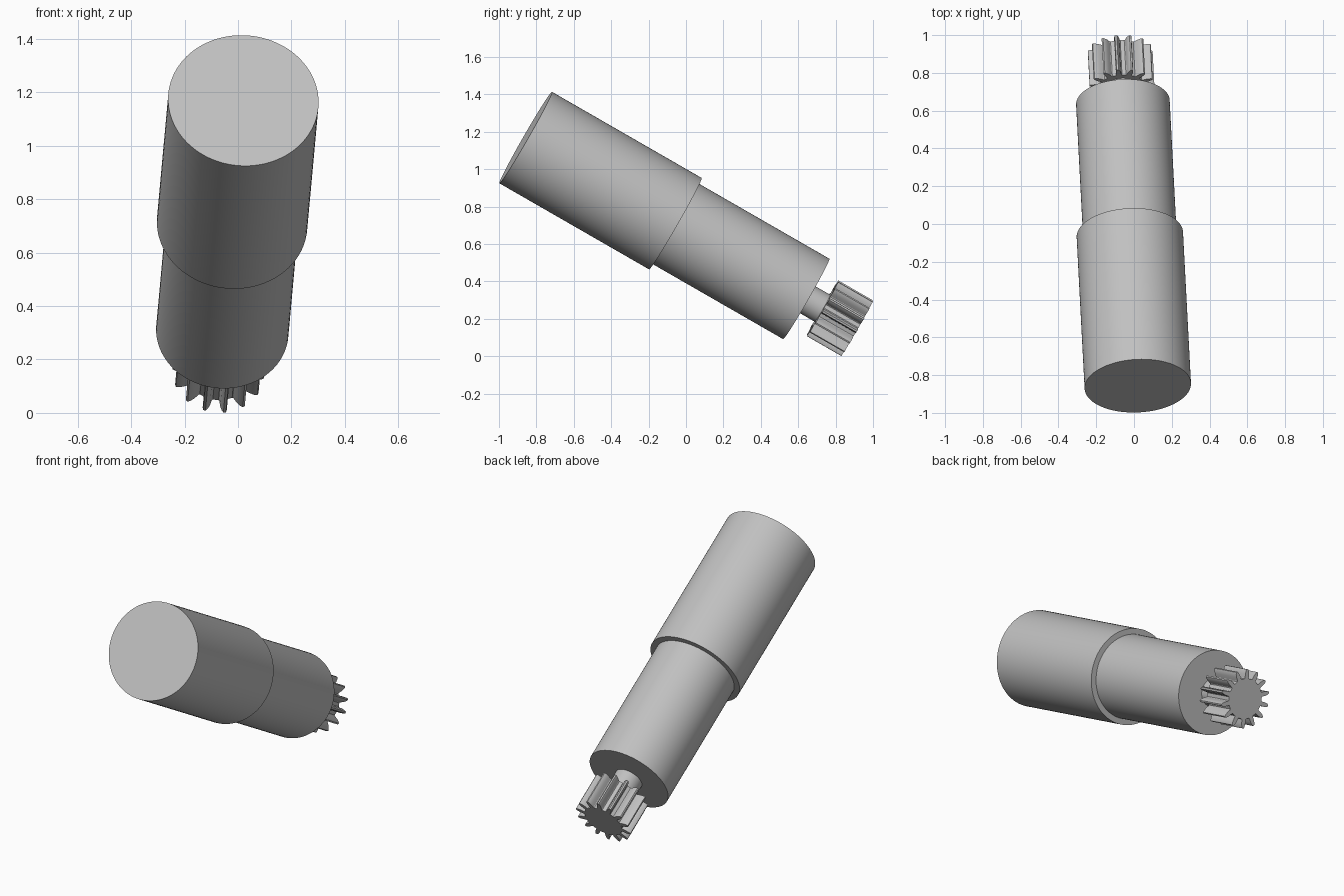
import bpy, bmesh, math
from mathutils import Vector

cube = bpy.data.objects.get("Cube")
if cube:
    bpy.data.objects.remove(cube, do_unlink=True)

GREY = (0.53, 0.53, 0.53, 1)
metal = bpy.data.materials.new("grey metal")
metal.use_nodes = True
metal.diffuse_color = GREY
metal.node_tree.nodes["Principled BSDF"].inputs["Base Color"].default_value = GREY

# Tilted axis shared by all parts, starting at the large flat end
START = Vector((0.02, -0.857, 1.169))
AXIS = Vector((-0.0455, 0.866, -0.498)).normalized()
SIDE = Vector((1, 0, 0))
SIDE = (SIDE - AXIS * SIDE.dot(AXIS)).normalized()
UP = SIDE.cross(AXIS)


def circle(radius, sides=96):
    return [(radius, math.tau * i / sides) for i in range(sides)]


def prism(name, outline, near, far):
    """Extrude a polar outline along the axis between two distances."""
    bm = bmesh.new()
    rings = []
    for d in (near, far):
        rings.append([bm.verts.new(START + AXIS * d + r * (SIDE * math.cos(a) + UP * math.sin(a)))
                      for r, a in outline])
    n = len(outline)
    bm.faces.new(rings[0])
    bm.faces.new(rings[1])
    for i in range(n):
        j = (i + 1) % n
        bm.faces.new((rings[0][i], rings[0][j], rings[1][j], rings[1][i]))
    bmesh.ops.recalc_face_normals(bm, faces=bm.faces)
    mesh = bpy.data.meshes.new(name)
    bm.to_mesh(mesh)
    bm.free()
    mesh.materials.append(metal)
    obj = bpy.data.objects.new(name, mesh)
    bpy.context.collection.objects.link(obj)
    bpy.ops.object.select_all(action="DESELECT")
    obj.select_set(True)
    bpy.context.view_layer.objects.active = obj
    bpy.ops.object.shade_smooth_by_angle(angle=math.radians(30))
    return obj


# Stepped cylindrical housing and output shaft
prism("motor_housing", circle(0.282), 0, 0.924)
prism("gearbox_housing", circle(0.248), 0.924, 1.732)
prism("output_shaft", circle(0.083, 48), 1.732, 1.84)

# Pinion with rounded teeth
TEETH = 14
PHASE = math.radians(-82.3)
TOOTH = [(0.118, -0.30), (0.122, -0.24), (0.145, -0.20), (0.163, -0.13), (0.172, -0.06)]
tooth = TOOTH + [(r, -s) for r, s in reversed(TOOTH)]
pitch = math.tau / TEETH
gear = [(r, PHASE + (i + s) * pitch) for i in range(TEETH) for r, s in tooth]
prism("pinion_gear", gear, 1.833, 2.046)
